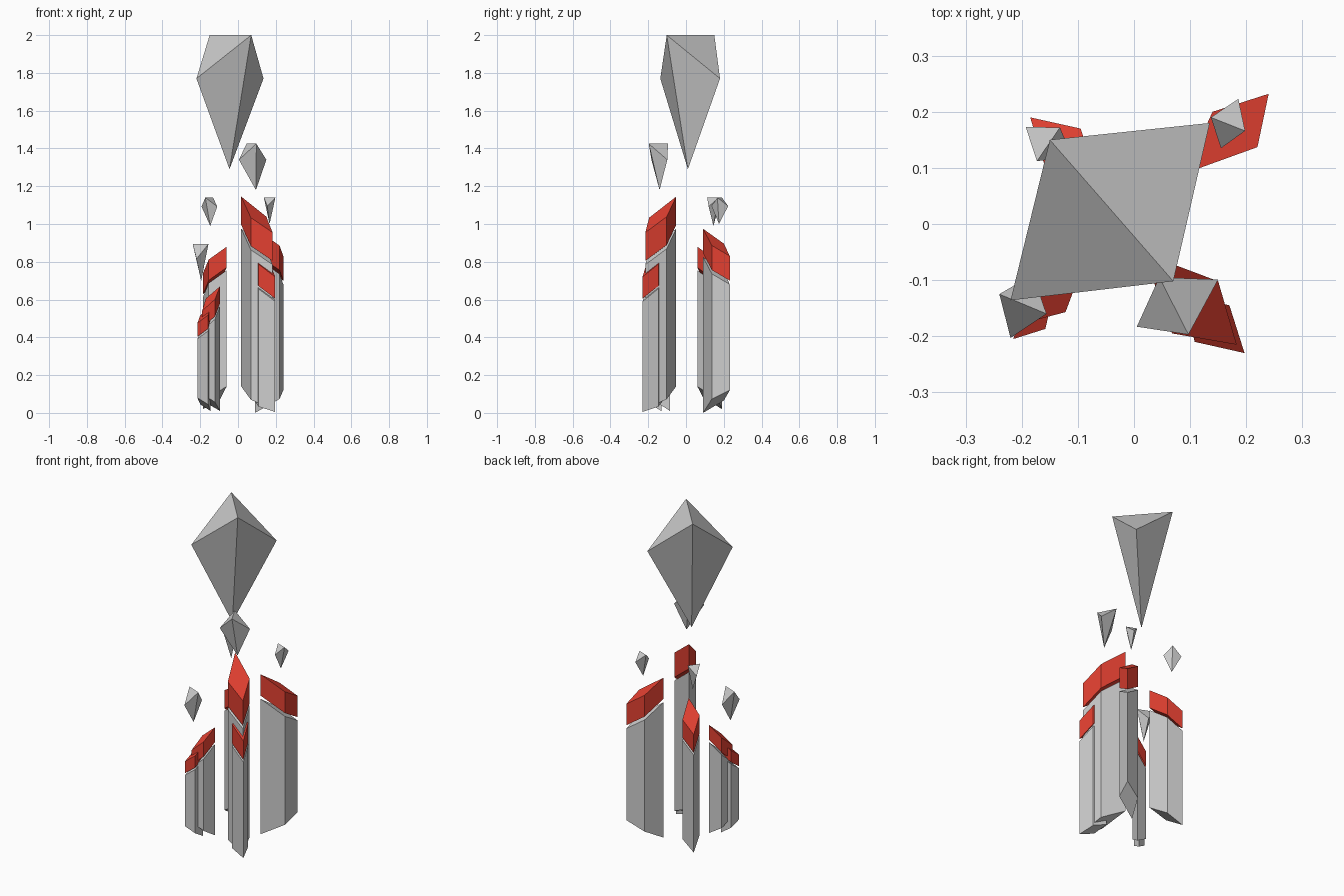
import bpy
from mathutils import Vector

if "Cube" in bpy.data.objects:
    bpy.data.objects.remove(bpy.data.objects["Cube"])

red = bpy.data.materials.new("red")
red.diffuse_color = (0.75, 0.05, 0.03, 1)
red.use_nodes = True
red.node_tree.nodes["Principled BSDF"].inputs["Base Color"].default_value = red.diffuse_color


def make(name, verts, faces, mat=None):
    me = bpy.data.meshes.new(name)
    me.from_pydata(verts, [], faces)
    ob = bpy.data.objects.new(name, me)
    bpy.context.collection.objects.link(ob)
    # consistent outward normals
    import bmesh
    bm = bmesh.new()
    bm.from_mesh(me)
    bmesh.ops.recalc_face_normals(bm, faces=bm.faces)
    bm.to_mesh(me)
    bm.free()
    if mat:
        me.materials.append(mat)


def prism(name, corners, low, high, mat=None):
    """Four-sided prism; both ends are planes sloping from inner to outer corner.
    low / high = (z at inner corner, z at outer corner)."""
    inner, outer = Vector(corners[0]), Vector(corners[2])
    d = outer - inner
    verts = []
    for ends in (low, high):
        for c in corners:
            t = (Vector(c) - inner).dot(d) / d.length_squared
            verts.append((*c, ends[0] + t * (ends[1] - ends[0])))
    faces = [(0, 1, 2, 3), (4, 5, 6, 7)]
    faces += [(i, (i + 1) % 4, (i + 1) % 4 + 4, i + 4) for i in range(4)]
    make(name, verts, faces, mat)


def pillar(name, corners, low, high, cap, gap):
    """Grey shaft with a red cap floating just above it."""
    drop = lambda h: (high[0] - h, high[1] - h)
    prism(name + "_shaft", corners, low, drop(cap + gap))
    prism(name + "_cap", corners, drop(cap), high, red)


def shard(name, ridge_a, ridge_b, side_a, side_b, ridge_z, side_z, tip):
    """Floating crystal: top ridge, two lower side corners and a tip below."""
    verts = [(*ridge_a, ridge_z), (*side_a, side_z),
             (*ridge_b, ridge_z), (*side_b, side_z), tip]
    make(name, verts, [(0, 1, 2), (0, 2, 3), (0, 1, 4), (1, 2, 4), (2, 3, 4), (3, 0, 4)])


# Pillars: corners are inner, side, outer, side
pillar("front_right_tall_pillar",
       [(.017, -.052), (.068, -.195), (.183, -.215), (.15, -.102)],
       (.14, .02), (1.145, .955), .15, .02)
pillar("front_right_short_pillar",
       [(.09, -.125), (.108, -.21), (.197, -.23), (.17, -.145)],
       (.06, .005), (.85, .72), .115, .015)
pillar("back_right_pillar",
       [(.09, .09), (.22, .137), (.24, .232), (.14, .2)],
       (0, .12), (.975, .83), .13, .02)
pillar("back_left_pillar",
       [(-.06, .06), (-.155, .09), (-.185, .19), (-.095, .17)],
       (.14, .02), (.88, .74), .11, .015)
pillar("front_left_tall_pillar",
       [(-.095, -.085), (-.122, -.157), (-.19, -.175), (-.17, -.1)],
       (.01, .1), (.67, .54), .09, .015)
pillar("front_left_short_pillar",
       [(-.145, -.13), (-.158, -.187), (-.215, -.205), (-.2, -.15)],
       (.01, .08), (.56, .475), .072, .012)

# Floating shards
shard("large_shard", (-.15, .15), (.07, -.102), (-.22, -.136), (.135, .18),
      2.0, 1.77, (-.045, .01, 1.29))
shard("front_right_shard", (.045, -.095), (.097, -.197), (.005, -.183), (.15, -.099),
      1.425, 1.34, (.095, -.14, 1.18))
shard("back_right_shard", (.137, .19), (.198, .166), (.155, .135), (.186, .223),
      1.14, 1.095, (.167, .175, 1.0))
shard("back_left_shard", (-.132, .172), (-.173, .112), (-.193, .173), (-.11, .12),
      1.14, 1.092, (-.147, .145, .99))
shard("front_left_shard", (-.24, -.125), (-.156, -.16), (-.22, -.203), (-.18, -.09),
      .895, .815, (-.195, -.15, .70))
